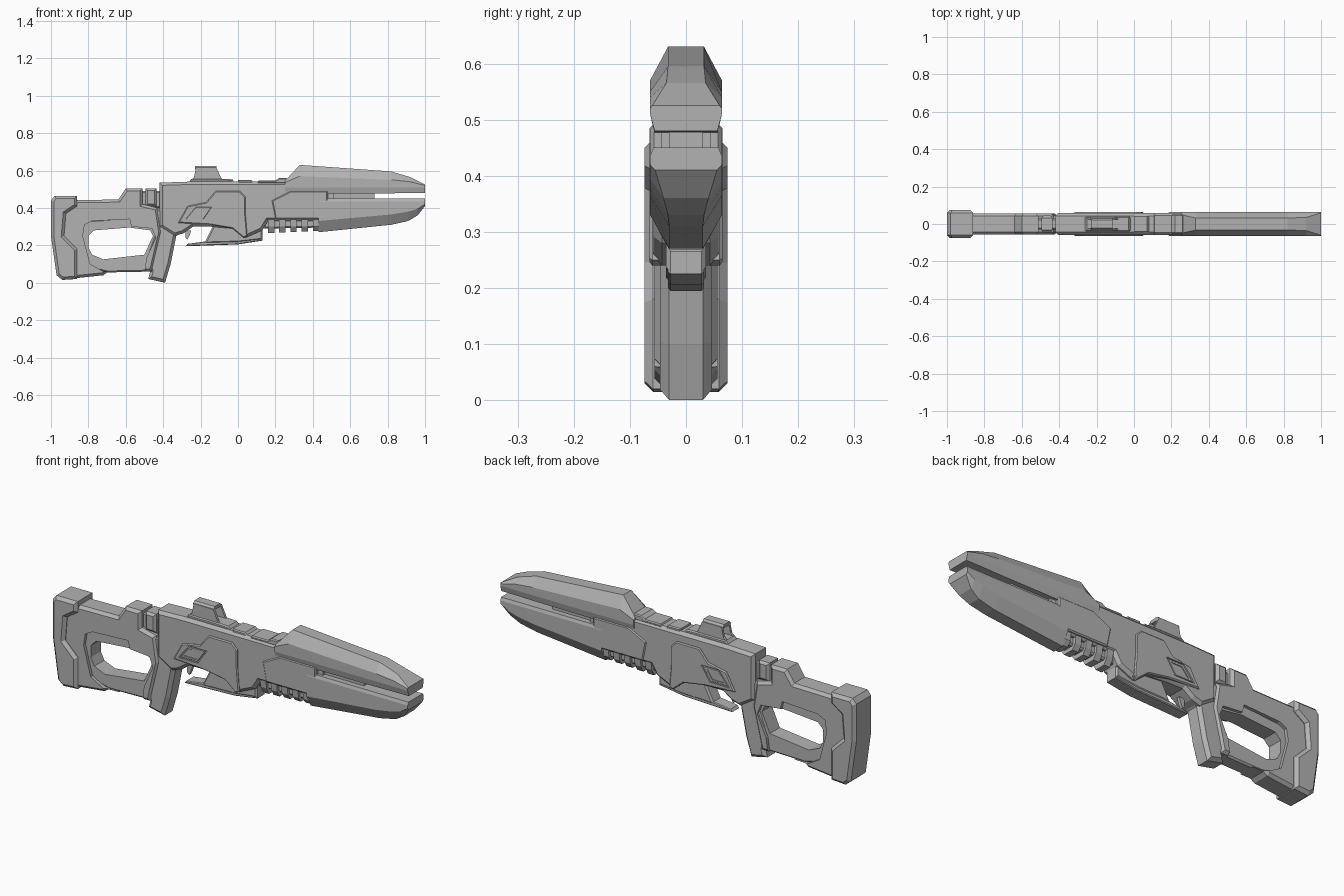
import bpy
import bmesh
from mathutils import Vector

# Outlines are written in hundredths of a unit
UNIT = 0.01

default_cube = bpy.data.objects.get("Cube")
if default_cube:
    bpy.data.objects.remove(default_cube, do_unlink=True)

gunmetal = bpy.data.materials.new("plain_grey")
gunmetal.use_nodes = True
grey = (0.45, 0.45, 0.45, 1)
gunmetal.diffuse_color = grey
for node in gunmetal.node_tree.nodes:
    if node.type == 'BSDF_PRINCIPLED':
        node.inputs["Base Color"].default_value = grey
        node.inputs["Roughness"].default_value = 0.6


def finish(name, bm):
    """Turn a bmesh into a flat shaded object with the shared material."""
    bmesh.ops.recalc_face_normals(bm, faces=bm.faces)
    mesh = bpy.data.meshes.new(name)
    bm.to_mesh(mesh)
    bm.free()
    mesh.materials.append(gunmetal)
    part = bpy.data.objects.new(name, mesh)
    bpy.context.collection.objects.link(part)
    return part


def plate(name, outline, half_width, chamfer=0.0, hole=None, centre=0.0):
    """Side outline extruded across y, with chamfered rims and a cut hole."""
    bm = bmesh.new()
    near = centre - half_width
    verts = [bm.verts.new((x * UNIT, near * UNIT, z * UNIT)) for x, z in outline]
    face = bm.faces.new(verts)
    extruded = bmesh.ops.extrude_face_region(bm, geom=[face], use_keep_orig=True)
    moved = [item for item in extruded["geom"] if isinstance(item, bmesh.types.BMVert)]
    bmesh.ops.translate(bm, verts=moved, vec=Vector((0, 2 * half_width * UNIT, 0)))
    bmesh.ops.recalc_face_normals(bm, faces=bm.faces)
    if chamfer:
        rims = [edge for edge in bm.edges
                if abs(edge.verts[0].co.y - edge.verts[1].co.y) < UNIT * UNIT]
        bmesh.ops.bevel(bm, geom=rims, offset=chamfer * UNIT, segments=1,
                        affect='EDGES', clamp_overlap=True)
    part = finish(name, bm)
    if hole:
        cut_hole(part, hole)
    return part


def cut_hole(part, hole):
    """Cut an outline right through a part and discard the cutter."""
    cutter = plate("hole_cutter", hole, 20)
    cutter.hide_render = True
    cut = part.modifiers.new("hole", 'BOOLEAN')
    cut.operation = 'DIFFERENCE'
    cut.solver = 'EXACT'
    cut.object = cutter
    graph = bpy.context.evaluated_depsgraph_get()
    mesh = bpy.data.meshes.new_from_object(part.evaluated_get(graph))
    part.modifiers.clear()
    part.data = mesh
    bpy.data.objects.remove(cutter, do_unlink=True)


def loft(name, sections):
    """Skin mirrored half sections (y, z) placed along x."""
    bm = bmesh.new()
    rings = []
    for x, half in sections:
        full = half + [(-y, z) for y, z in reversed(half)]
        rings.append([bm.verts.new((x * UNIT, y * UNIT, z * UNIT)) for y, z in full])
    for first, second in zip(rings, rings[1:]):
        count = len(first)
        for i in range(count):
            j = (i + 1) % count
            bm.faces.new((first[i], first[j], second[j], second[i]))
    bm.faces.new(rings[0])
    bm.faces.new(rings[-1])
    return finish(name, bm)


def box(left, right, bottom, top):
    return [(left, bottom), (right, bottom), (right, top), (left, top)]


# Butt pad and skeleton stock
plate("butt_pad",
      [(-100, 44), (-98, 46.5), (-86, 46.5), (-86, 41), (-92, 37), (-93, 25),
       (-86, 18), (-86, 2), (-94, 1.5), (-97, 4), (-100, 25)],
      7.4, chamfer=1.5)

plate("stock_frame",
      [(-96, 44), (-64, 44.5), (-60, 50.5), (-51, 50.5), (-51, 42), (-43, 40),
       (-41, 27), (-46, 6), (-70, 5.5), (-72, 4), (-86, 2.5), (-95, 3)],
      5.6, chamfer=1.4,
      hole=[(-83, 25), (-82, 31), (-78, 33), (-58, 34), (-57, 30), (-46, 29),
            (-44, 24), (-49, 13), (-50, 5), (-72, 6), (-79, 10)])

plate("stock_inner_rim",
      [(-85, 25), (-84, 33), (-58, 35), (-44, 32), (-42, 20), (-45, 6),
       (-70, 5.5), (-80, 8)],
      4, chamfer=0.8,
      hole=[(-80, 25), (-77, 28), (-58, 29.5), (-47, 28), (-45.5, 25),
            (-50, 15), (-72, 12.5), (-78, 15), (-80, 19)])

# Pistol grip
plate("pistol_grip",
      [(-47, 40), (-32, 40), (-30, 27), (-33, 25), (-36, 10), (-39, 0),
       (-48, 2), (-47, 6), (-49, 15), (-45.5, 25), (-47, 29)],
      4.6, chamfer=1.6)

# Neck between stock and receiver
plate("neck", box(-54, -40, 40, 49), 3, chamfer=0.8)
plate("neck_collar", box(-49.5, -43.5, 41, 50.5), 4.5, chamfer=1.2)

# Receiver with raised side panel
plate("receiver",
      [(-42, 53.5), (-27, 54), (28, 54), (48, 50), (48, 33), (16, 33),
       (13, 28), (4, 24), (-3, 29), (-15, 30), (-24, 30), (-29, 26.5),
       (-34, 25), (-42, 30)],
      5.8, chamfer=1.5)

plate("side_panel",
      [(-32, 32), (-27, 41), (-17, 43), (-12, 49), (1, 49), (4, 46), (4, 37),
       (5, 25), (3, 24), (-3, 29), (-15, 31)],
      6.5, chamfer=0.5,
      hole=[(-29, 33.5), (-23, 41), (-13, 41), (-18, 33.5)])

plate("ejection_port_frame",
      [(-28, 34), (-22.5, 40.5), (-14, 40.5), (-18.5, 34)], 6.2, chamfer=0.2,
      hole=[(-26, 35), (-22, 39.5), (-16, 39.5), (-19, 35)])

# Trigger, guard and magazine housing
plate("magazine_housing",
      [(-18, 21), (-13, 31), (13, 31), (13, 23), (0, 21.5)], 3.6, chamfer=0.8)
plate("trigger_guard",
      [(-28, 19.5), (0, 20.5), (13, 22.5), (13, 24), (-18, 22), (-27, 20.8)],
      3.2, chamfer=0.4)
plate("trigger", [(-28, 28), (-25, 28), (-26, 25), (-27, 23), (-28, 24)], 0.8)

# Ribbed fore grip
plate("fore_grip_core", [(14, 34), (14, 29), (46, 29.5), (46, 34)], 3.4, chamfer=0.8)
for index in range(5):
    start = 16 + 6 * index
    low = 26.5 + 0.3 * index
    rib = [(5.2, 34), (4.8, 30), (2.8, low)]
    loft(f"fore_grip_rib_{index + 1}", [(start, rib), (start + 3.4, rib)])

# Upper shroud: x, top half width, top height, shoulder height, lower lip
shroud_stations = [(25, 5, 54.3, 53.5, 48), (33, 3.2, 63, 57, 47.5),
                   (82, 3.2, 59.5, 55, 47.8), (92, 3.5, 56.5, 54, 48),
                   (100, 6, 52.5, 52, 48)]
loft("upper_shroud",
     [(x, [(top_half, top), (6.4, shoulder), (6.4, 51), (5.6, lip)])
      for x, top_half, top, shoulder, lip in shroud_stations])

# Lower jaw: x, side height, bottom height, bottom half width
jaw_stations = [(43, 33, 27, 3), (82, 36.5, 31, 3), (91, 38, 33, 3.2),
                (96, 39.5, 36, 4), (100, 42, 41, 5.5)]
loft("lower_jaw",
     [(x, [(5.8, 45), (6.4, 43.5), (6.4, side), (half, bottom)])
      for x, side, bottom, half in jaw_stations])
plate("shroud_cheek",
      [(18, 44), (28, 49), (48, 49), (48, 34), (20, 34)], 6.3, chamfer=0.6)
plate("barrel_core", box(40, 73, 43, 50), 3)
plate("barrel_mount", box(46, 51, 43, 49), 4.4)

# Sight: base, open arch and front ramp
plate("sight_base",
      [(-27, 53), (-25, 55.5), (-9, 55.5), (-3, 55.3), (-1, 53)], 4, chamfer=0.6)
for side, label in ((1, "left"), (-1, "right")):
    plate(f"sight_wall_{label}",
          [(-25, 55), (-23.5, 56.5), (-22.5, 61.5), (-11.5, 61.5), (-9, 56), (-8, 55)],
          0.6, centre=side * 2.9)
loft("sight_roof",
     [(x, [(2.2, 62.5), (3.5, 61), (2.3, 60.8)]) for x in (-23, -11.5)])

# Rail blocks on top
plate("rear_rail_block", [(0, 53), (0, 55), (7, 55), (9, 53)], 4.6, chamfer=0.5)
plate("front_rail_block",
      [(10, 53), (11, 54.6), (20, 54.6), (22, 56), (26, 56), (27, 53)],
      5, chamfer=0.5)
